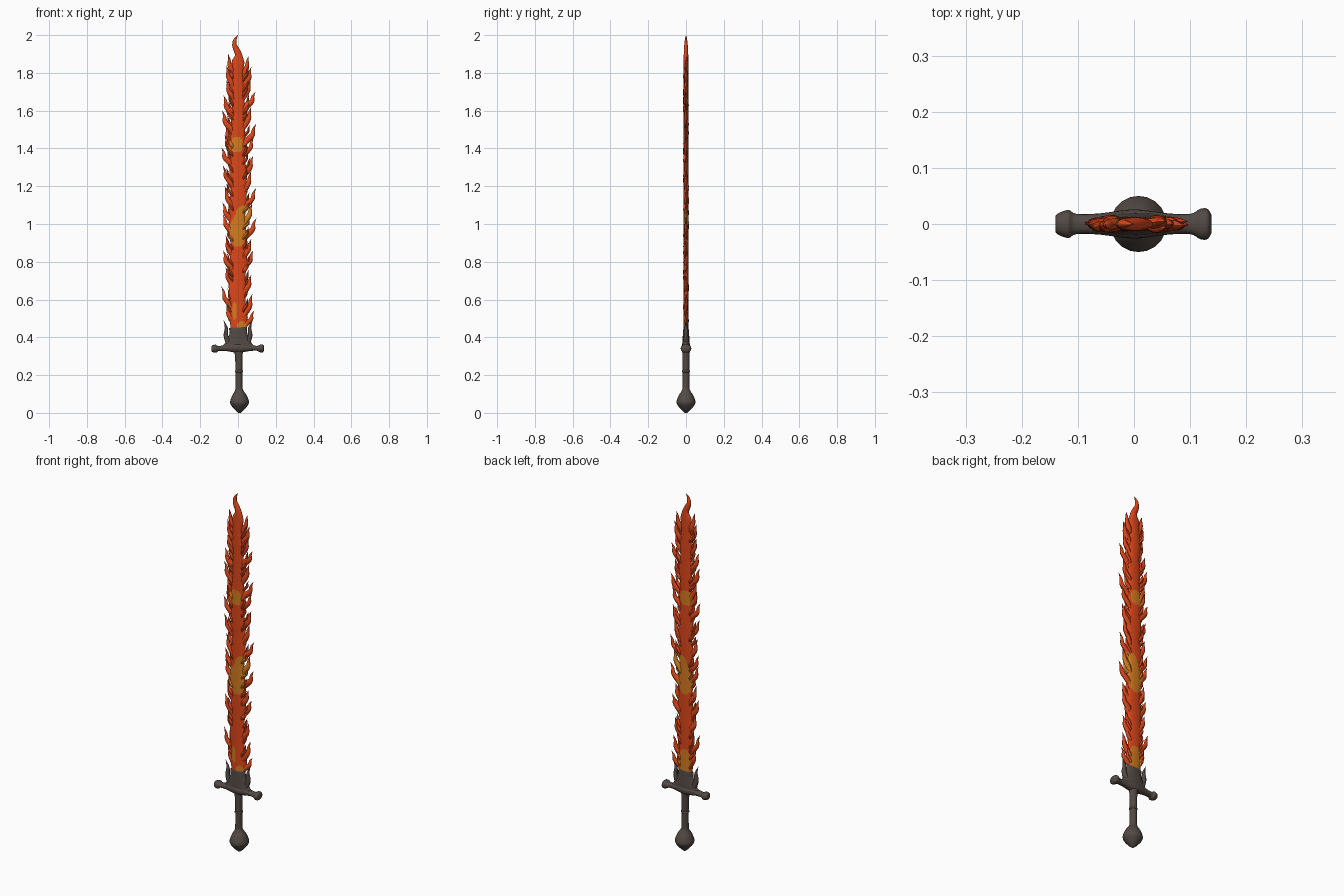
import bpy, bmesh, math, random
from mathutils import Vector

random.seed(7)


def material(name, rgb):
    m = bpy.data.materials.new(name)
    m.diffuse_color = (*rgb, 1)
    return m


IRON = material("dark iron", (0.085, 0.067, 0.059))
RED = material("flame red", (0.72, 0.062, 0.01))
ORANGE = material("flame orange", (0.66, 0.2, 0.014))


def smooth_path(pts, sub):
    """Catmull-Rom resampling of (x, z, half width, half depth) stations."""
    v = [Vector(p) for p in pts]
    v = [2 * v[0] - v[1]] + v + [2 * v[-1] - v[-2]]
    out = []
    for i in range(1, len(v) - 2):
        a, b, c, d = v[i - 1:i + 3]
        for k in range(sub):
            t = k / sub
            out.append(0.5 * (2 * b + (c - a) * t + (2 * a - 5 * b + 4 * c - d) * t * t
                              + (3 * b - a - 3 * c + d) * t ** 3))
    return out + [v[-2]]


def loft(bm, pts, sides=10, sub=4, y=0.0, lean=0.0, power=1.0):
    """Sweep an oval section along a path in the xz plane."""
    path = smooth_path(pts, sub)
    rings = []
    for i, p in enumerate(path):
        a, b = path[max(i - 1, 0)], path[min(i + 1, len(path) - 1)]
        t = Vector((b[0] - a[0], b[1] - a[1])).normalized()
        w, h = max(p[2], 0.0006), max(p[3], 0.0006)
        yc = y + lean * i / len(path)
        ring = []
        for k in range(sides):
            q = 2 * math.pi * k / sides
            c, s = math.cos(q), math.sin(q)
            s = math.copysign(abs(s) ** power, s)
            ring.append(bm.verts.new((p[0] + t.y * w * c, yc + h * s, p[1] - t.x * w * c)))
        rings.append(ring)
    for r0, r1 in zip(rings, rings[1:]):
        for k in range(sides):
            j = (k + 1) % sides
            bm.faces.new((r0[k], r0[j], r1[j], r1[k]))
    bm.faces.new(rings[0][::-1])
    bm.faces.new(rings[-1])


def finish(name, bm, mats, rule=None, angle=45):
    bmesh.ops.recalc_face_normals(bm, faces=bm.faces)
    if rule:
        for f in bm.faces:
            f.material_index = rule(f.calc_center_median())
    me = bpy.data.meshes.new(name)
    bm.to_mesh(me)
    bm.free()
    for m in mats:
        me.materials.append(m)
    ob = bpy.data.objects.new(name, me)
    bpy.context.collection.objects.link(ob)
    bpy.ops.object.select_all(action='DESELECT')
    ob.select_set(True)
    bpy.context.view_layer.objects.active = ob
    bpy.ops.object.shade_smooth_by_angle(angle=math.radians(angle))
    return ob


def part(name, pts, mat, **kw):
    bm = bmesh.new()
    loft(bm, pts, **kw)
    return finish(name, bm, [mat])


# Glowing patches: x, z, x radius, z radius, side (-1 front, 1 back, 0 both)
PATCHES = [(0.03, 1.035, 0.045, 0.065, 0), (0.0, 0.96, 0.046, 0.08, 0),
           (-0.008, 1.42, 0.038, 0.042, 0), (0.022, 0.455, 0.03, 0.03, -1),
           (-0.018, 0.54, 0.014, 0.045, -1), (0.0, 0.5, 0.038, 0.075, 1)]


def glow(c):
    for x, z, rx, rz, side in PATCHES:
        if side * c.y >= 0 and ((c.x - x) / rx) ** 2 + ((c.z - z) / rz) ** 2 < 1:
            return 1
    return 0


# Pommel, grip and grip ring
part("pommel", [(0.008, 0.0, 0.006, 0.006), (0.008, 0.018, 0.026, 0.026),
                (0.008, 0.045, 0.047, 0.047), (0.008, 0.065, 0.049, 0.049),
                (0.007, 0.095, 0.037, 0.037), (0.006, 0.115, 0.024, 0.024),
                (0.005, 0.135, 0.016, 0.016)], IRON, sides=20)
part("grip", [(0.005, 0.11, 0.019, 0.019), (0.005, 0.2, 0.018, 0.018),
              (0.004, 0.3, 0.02, 0.019), (0.003, 0.35, 0.028, 0.022)], IRON, sides=16)
part("grip_ring", [(0.005, 0.212, 0.015, 0.015), (0.005, 0.217, 0.021, 0.021),
                   (0.005, 0.223, 0.021, 0.021), (0.005, 0.228, 0.015, 0.015)], IRON, sides=16)

# Crossguard with flared knob ends
part("crossguard", [(-0.14, 0.34, 0.012, 0.014), (-0.135, 0.34, 0.018, 0.019),
                    (-0.117, 0.34, 0.021, 0.025), (-0.102, 0.341, 0.013, 0.018),
                    (-0.06, 0.344, 0.017, 0.019), (0.0, 0.344, 0.026, 0.026),
                    (0.06, 0.344, 0.017, 0.019), (0.1, 0.342, 0.013, 0.018),
                    (0.118, 0.341, 0.021, 0.027), (0.131, 0.341, 0.021, 0.027),
                    (0.138, 0.341, 0.012, 0.016)], IRON, sides=16, power=0.8)

# Flared iron collar holding the blade, with side thorns
part("blade_collar", [(0.002, 0.345, 0.095, 0.02), (0.002, 0.365, 0.074, 0.02),
                      (0.002, 0.395, 0.056, 0.018), (0.002, 0.425, 0.046, 0.016),
                      (0.0, 0.446, 0.047, 0.014), (-0.001, 0.455, 0.046, 0.0115)],
     IRON, sides=24)
for s, side in ((-1, "left"), (1, "right")):
    part("collar_thorn_" + side, [(s * 0.05, 0.365, 0.014, 0.015), (s * 0.064, 0.41, 0.012, 0.012),
                                  (s * 0.062, 0.45, 0.008, 0.008), (s * 0.076, 0.49, 0.0, 0.0)], IRON)

# Blade core with wavy edges, ending in the curled flame tip
core = []
for i in range(73):
    z = 0.42 + i * 0.02
    w = 0.043 - 0.012 * max(0, (z - 1.3) / 0.56) + 0.003 * math.sin(z * 41)
    core.append((0.003 * math.sin(z * 17), z, w, 0.0125))
core += [(0.003, 1.895, 0.019, 0.012), (-0.009, 1.925, 0.016, 0.011),
         (-0.019, 1.95, 0.012, 0.009), (-0.015, 1.977, 0.008, 0.006), (0.0, 2.0, 0.0, 0.0)]
bm = bmesh.new()
loft(bm, core, sides=32, sub=3)
finish("blade_core", bm, [RED, ORANGE], glow)


# Flame tongues licking outward and upward along both edges
def tongue(bm, s, tip_x, tip_z, length, width, y, lean):
    x0, z0 = 0.026, tip_z - length
    out = tip_x - x0
    loft(bm, [(s * x0, z0, width * 0.5, 0.007),
              (s * (x0 + out * 0.3), z0 + length * 0.25, width, 0.0105),
              (s * (x0 + out * 0.72), z0 + length * 0.5, width * 0.8, 0.009),
              (s * (x0 + out * 0.8), z0 + length * 0.76, width * 0.45, 0.006),
              (s * tip_x, tip_z, 0.0, 0.0)], sides=8, sub=4, y=y, lean=lean)


LEFT = [(0.052, 1.9), (0.062, 1.84), (0.06, 1.76), (0.076, 1.68), (0.084, 1.60), (0.066, 1.53),
        (0.07, 1.47), (0.088, 1.405), (0.08, 1.31), (0.07, 1.2), (0.082, 1.115), (0.08, 1.05),
        (0.065, 0.94), (0.078, 0.86), (0.065, 0.77), (0.088, 0.67), (0.06, 0.57)]
RIGHT = [(0.056, 1.89), (0.07, 1.83), (0.068, 1.77), (0.092, 1.70), (0.07, 1.62), (0.096, 1.53),
         (0.083, 1.46), (0.08, 1.36), (0.07, 1.28), (0.096, 1.19), (0.075, 1.11), (0.097, 1.03),
         (0.07, 0.92), (0.08, 0.86), (0.07, 0.73), (0.076, 0.63), (0.085, 0.54)]
bm = bmesh.new()
for s, tips in ((-1, LEFT), (1, RIGHT)):
    for x, z in tips:
        tongue(bm, s, x, z, random.uniform(0.1, 0.13) if z > 0.6 else 0.09,
               random.uniform(0.013, 0.017), random.uniform(-0.004, 0.004),
               random.uniform(-0.006, 0.006))
    # Smaller licks filling the gaps
    for i in range(30):
        z = 0.53 + i * 0.045 + random.uniform(-0.012, 0.012)
        tongue(bm, s, random.uniform(0.048, 0.066) - 0.006 * (z > 1.7), z,
               random.uniform(0.06, 0.085), random.uniform(0.008, 0.011),
               random.choice((-0.004, 0.004)), random.uniform(-0.005, 0.005))
finish("flame_tongues", bm, [RED, ORANGE], glow)
